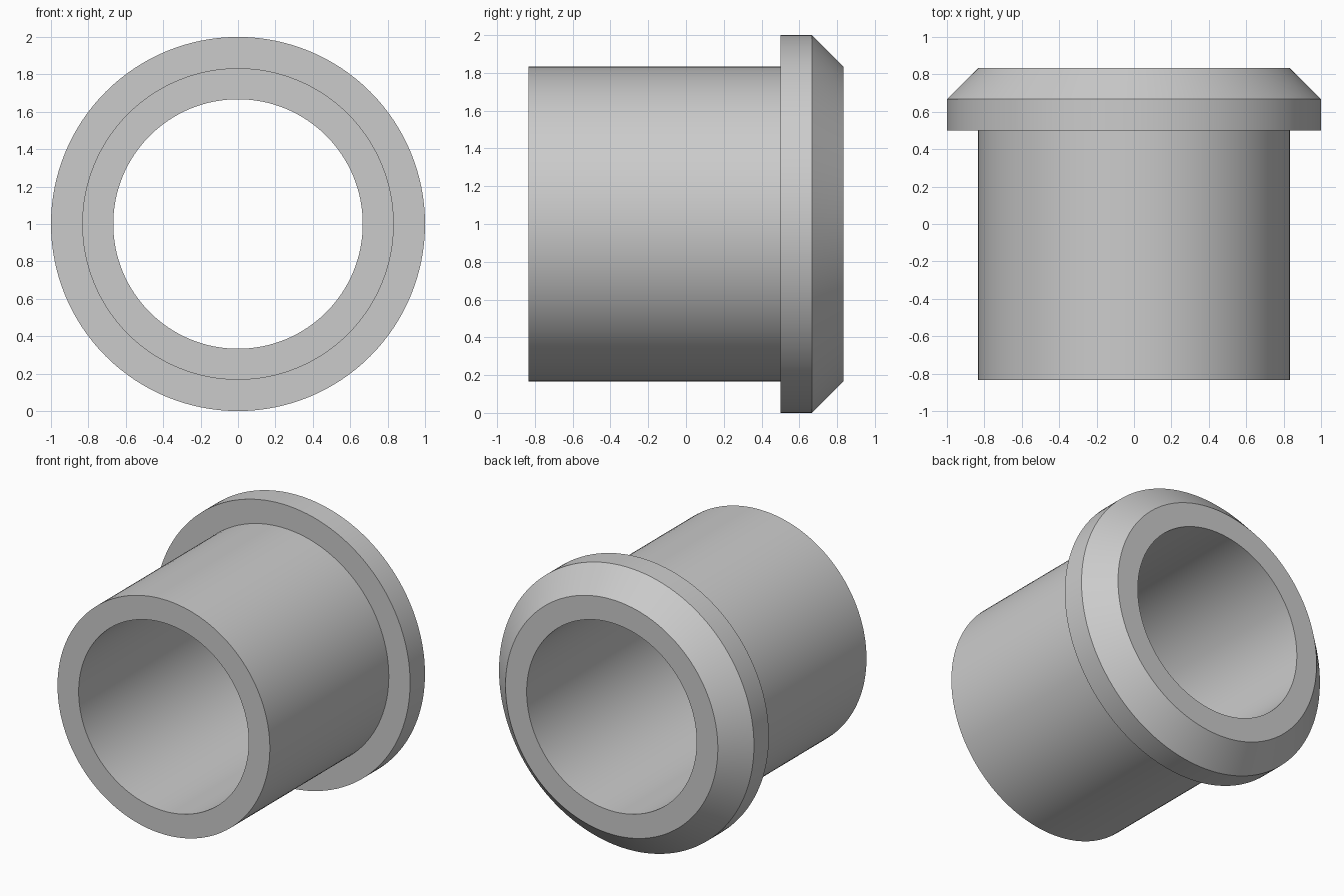
import bpy, bmesh, math

cube = bpy.data.objects.get("Cube")
if cube:
    bpy.data.objects.remove(cube, do_unlink=True)

SEGMENTS = 128
CENTRE_Z = 1.0
BORE, BODY, FLANGE = 0.667, 0.833, 1.0   # radii
END = 0.833                              # half length

# Light grey material
grey = bpy.data.materials.new("light_grey")
grey.use_nodes = True
colour = (0.6, 0.6, 0.6, 1)
grey.diffuse_color = colour
grey.node_tree.nodes["Principled BSDF"].inputs["Base Color"].default_value = colour

# Closed wall section as (radius, y): tube, flange step, chamfer, bore
section = [(BORE, -END), (BODY, -END), (BODY, 0.5), (FLANGE, 0.5),
           (FLANGE, 0.667), (BODY, END), (BORE, END)]

# Revolve the section around the y axis
bm = bmesh.new()
rings = []
for i in range(SEGMENTS):
    a = math.tau * i / SEGMENTS
    rings.append([bm.verts.new((r * math.cos(a), y, CENTRE_Z + r * math.sin(a)))
                  for r, y in section])
for i, ring in enumerate(rings):
    after = rings[(i + 1) % SEGMENTS]
    for j in range(len(section)):
        k = (j + 1) % len(section)
        bm.faces.new((ring[j], ring[k], after[k], after[j]))
bmesh.ops.recalc_face_normals(bm, faces=bm.faces)

mesh = bpy.data.meshes.new("flanged_bushing")
bm.to_mesh(mesh)
bm.free()
mesh.materials.append(grey)
bushing = bpy.data.objects.new("flanged_bushing", mesh)
bpy.context.collection.objects.link(bushing)

# Smooth round walls with crisp rims
bpy.ops.object.select_all(action="DESELECT")
bushing.select_set(True)
bpy.context.view_layer.objects.active = bushing
bpy.ops.object.shade_smooth_by_angle(angle=math.radians(30))
